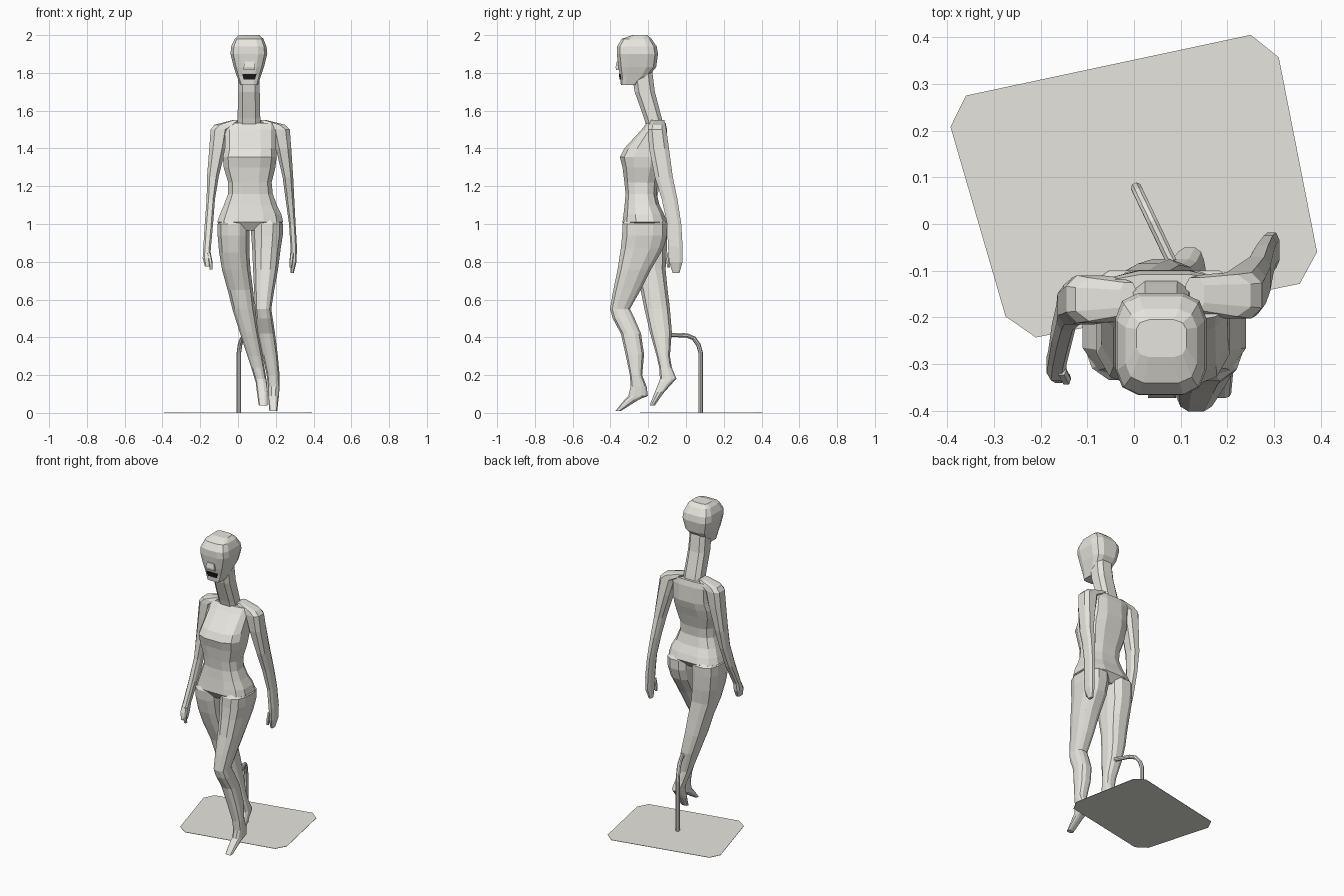
import bpy
import bmesh
import math


def material(name, colour):
    mat = bpy.data.materials.new(name)
    mat.diffuse_color = colour
    return mat


PALE = material("pale", (.8, .785, .73, 1))
DARK = material("dark", (.01, .01, .01, 1))


def finish(name, bm, mat=PALE):
    me = bpy.data.meshes.new(name)
    bm.to_mesh(me)
    bm.free()
    me.materials.append(mat)
    ob = bpy.data.objects.new(name, me)
    bpy.context.collection.objects.link(ob)
    return ob


def loft(name, sections, n=10, power=2.6, caps=(True, True), mat=PALE):
    """Skin boxy rings; each section is (z, x_min, x_max, y_min, y_max)."""
    bm = bmesh.new()
    e = 2 / power
    half = .5 if n % 4 == 0 else 0
    peak = math.cos(math.pi / n) ** e if half else 1
    ring_pts = []
    for i in range(n):
        t = 2 * math.pi * (i + half) / n
        c, s = math.cos(t), math.sin(t)
        ring_pts.append((math.copysign(abs(c) ** e, c) / peak,
                         math.copysign(abs(s) ** e, s) / peak))
    rings = []
    for z, x0, x1, y0, y1 in sorted(sections):
        cx, cy, rx, ry = (x0 + x1) / 2, (y0 + y1) / 2, (x1 - x0) / 2, (y1 - y0) / 2
        rings.append([bm.verts.new((cx + rx * u, cy + ry * v, z)) for u, v in ring_pts])
    for a, b in zip(rings, rings[1:]):
        for i in range(n):
            j = (i + 1) % n
            bm.faces.new((a[i], a[j], b[j], b[i]))
    if caps[0]:
        bm.faces.new(rings[0][::-1])
    if caps[1]:
        bm.faces.new(rings[-1])
    return finish(name, bm, mat)


# Head, neck and face details
loft("head", [
    (1.735, .012, .105, -.345, -.26), (1.78, -.005, .12, -.348, -.20),
    (1.83, -.022, .137, -.358, -.158), (1.90, -.04, .155, -.366, -.148),
    (1.94, -.036, .151, -.365, -.155), (1.98, -.018, .135, -.34, -.182),
    (2.0, .005, .112, -.285, -.205)], n=12, power=3.8)
loft("neck", [
    (1.50, -.002, .12, -.205, -.115), (1.56, -.002, .118, -.222, -.128),
    (1.70, 0, .115, -.272, -.165), (1.82, .002, .113, -.29, -.18)],
    n=8, power=3.2, caps=(False, False))
loft("nose", [(1.815, .03, .09, -.37, -.34), (1.83, .03, .09, -.373, -.34),
              (1.86, .035, .085, -.366, -.34)], n=4)
loft("mouth", [(1.765, .03, .09, -.351, -.33),
               (1.795, .022, .098, -.356, -.33)], n=4, mat=DARK)

# Torso, tapering to the crotch between the legs
loft("torso", [
    (.965, -.02, .15, -.305, -.14), (1.01, -.11, .24, -.336, -.1),
    (1.05, -.096, .23, -.331, -.115), (1.10, -.075, .206, -.325, -.14),
    (1.16, -.052, .184, -.32, -.155), (1.22, -.052, .178, -.326, -.15),
    (1.30, -.076, .198, -.336, -.128), (1.355, -.08, .205, -.35, -.11),
    (1.40, -.07, .202, -.327, -.098), (1.50, -.07, .2, -.235, -.1),
    (1.535, -.065, .2, -.208, -.108)], n=12, power=2.9)

# Legs, each running down into a pointed foot
loft("front_leg", [
    (1.03, .075, .212, -.318, -.125), (1.0, .07, .238, -.336, -.1),
    (.94, .07, .237, -.338, -.1),
    (.87, .075, .226, -.345, -.12), (.76, .08, .212, -.362, -.185),
    (.65, .085, .192, -.385, -.24), (.55, .09, .176, -.402, -.297),
    (.50, .095, .184, -.388, -.272), (.42, .105, .196, -.345, -.238),
    (.31, .128, .21, -.32, -.222), (.20, .152, .22, -.297, -.232),
    (.14, .158, .22, -.293, -.208), (.09, .16, .217, -.305, -.202),
    (.07, .16, .214, -.325, -.25), (.01, .166, .208, -.373, -.345)],
    n=12, caps=(True, False))
loft("rear_leg", [
    (1.03, -.085, .06, -.318, -.125), (1.0, -.108, .062, -.334, -.1),
    (.94, -.108, .061, -.33, -.1),
    (.85, -.1, .06, -.31, -.102), (.76, -.085, .066, -.28, -.108),
    (.65, -.055, .08, -.24, -.097), (.55, -.03, .09, -.22, -.085),
    (.43, .008, .108, -.192, -.075), (.30, .05, .13, -.155, -.085),
    (.24, .07, .14, -.142, -.075), (.18, .088, .15, -.138, -.05),
    (.16, .094, .153, -.145, -.07), (.11, .1, .158, -.165, -.115),
    (.04, .11, .156, -.192, -.165)], n=12, caps=(True, False))

# Arms, with the shoulder caps sloping in to the neck
loft("left_arm", [
    (1.55, -.03, .005, -.195, -.125), (1.525, -.125, .0, -.208, -.115),
    (1.50, -.145, -.045, -.212, -.11), (1.40, -.152, -.065, -.215, -.115),
    (1.25, -.164, -.102, -.215, -.13), (1.13, -.166, -.122, -.228, -.155),
    (1.0, -.176, -.132, -.265, -.2), (.87, -.184, -.144, -.31, -.262),
    (.82, -.187, -.146, -.335, -.268), (.775, -.175, -.148, -.34, -.29)],
    n=8, power=2.9)
loft("right_arm", [
    (1.55, .11, .15, -.185, -.115), (1.525, .12, .25, -.198, -.108),
    (1.50, .175, .274, -.202, -.104), (1.40, .2, .282, -.195, -.09),
    (1.25, .236, .292, -.165, -.07), (1.13, .252, .298, -.128, -.045),
    (1.0, .27, .305, -.1, -.025), (.88, .278, .312, -.095, -.018),
    (.80, .28, .31, -.09, -.018), (.74, .277, .295, -.07, -.035)],
    n=8, power=2.9)

# Thumbs
loft("left_thumb", [(.85, -.165, -.145, -.325, -.3), (.80, -.155, -.135, -.345, -.32),
                    (.76, -.15, -.135, -.34, -.32)], n=6)
loft("right_thumb", [(.85, .277, .297, -.1, -.075), (.80, .272, .29, -.105, -.085),
                     (.77, .272, .286, -.1, -.085)], n=6)

# Bent support rod reaching from the plate to the rear calf
cu = bpy.data.curves.new("support_rod", 'CURVE')
cu.dimensions = '3D'
cu.bevel_depth = .012
cu.bevel_resolution = 2
cu.materials.append(PALE)
path = [(0, 0), (0, .32), (.012, .36), (.04, .395), (.08, .41), (.175, .413)]
sp = cu.splines.new('POLY')
sp.points.add(len(path) - 1)
for p, (d, z) in zip(sp.points, path):
    p.co = (.005 + .43 * d, .077 - .9 * d, z, 1)
sp.use_smooth = False
bpy.context.collection.objects.link(bpy.data.objects.new("support_rod", cu))

# Flat base plate with clipped corners
bm = bmesh.new()
outline = [(-.393, .208), (-.275, -.198), (-.21, -.243), (.355, -.128),
           (.392, -.06), (.31, .357), (.25, .405), (-.36, .275)]
bm.faces.new([bm.verts.new((x, y, .002)) for x, y in outline])
geom = bmesh.ops.extrude_face_region(bm, geom=bm.faces[:])
for v in geom["geom"]:
    if isinstance(v, bmesh.types.BMVert):
        v.co.z = 0
bmesh.ops.recalc_face_normals(bm, faces=bm.faces)
finish("base_plate", bm)
